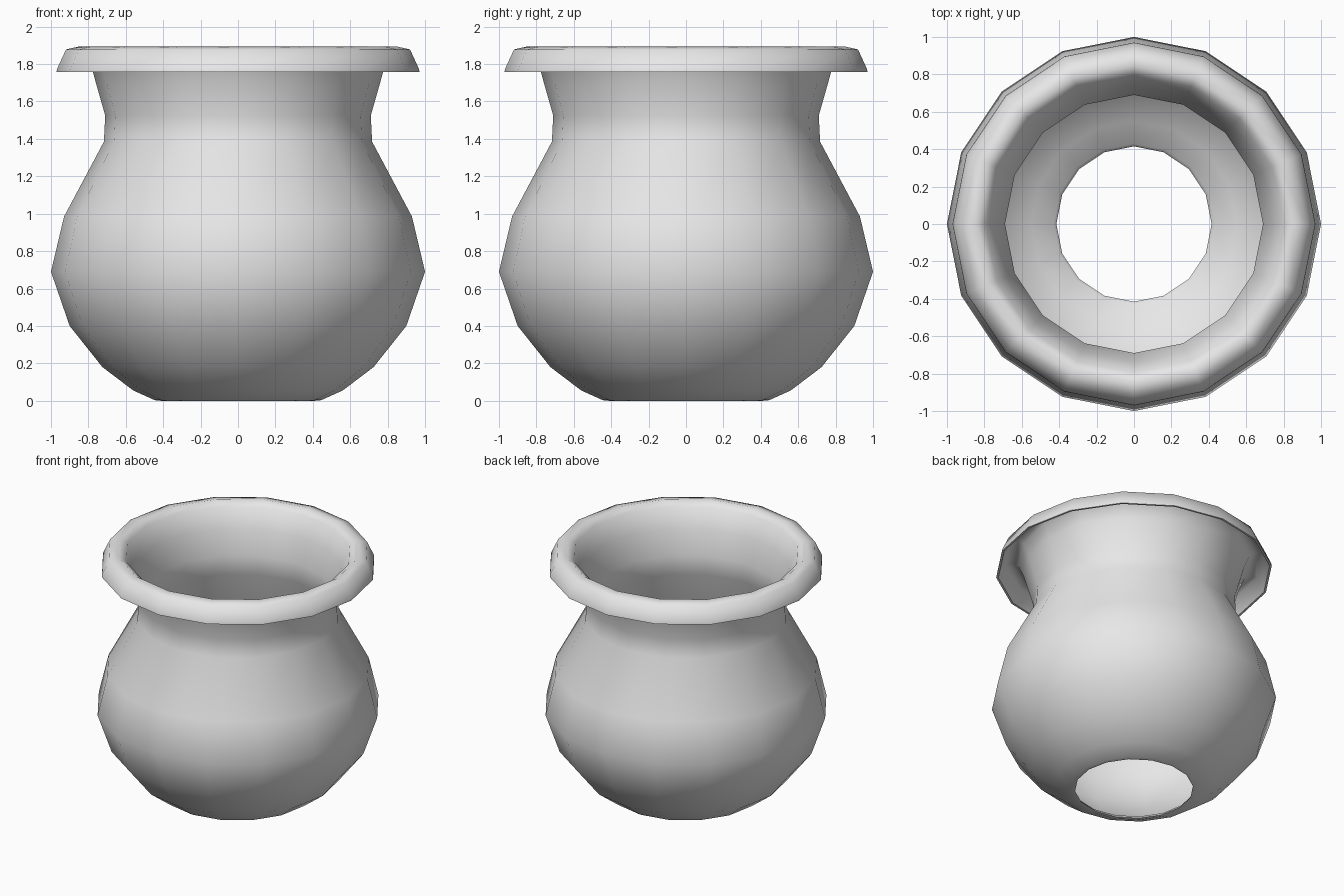
import bpy, bmesh, math

if "Cube" in bpy.data.objects:
    bpy.data.objects.remove(bpy.data.objects["Cube"])

SIDES = 16

# closed wall profile (radius, height)
profile = [
    # outside, from the open base up to the neck
    (0.415, 0.0), (0.445, 0.003), (0.56, 0.055), (0.725, 0.18), (0.90, 0.40),
    (1.0, 0.69), (0.93, 0.985), (0.717, 1.385), (0.71, 1.525), (0.76, 1.70),
    # hollow underside of the rolled lip
    (0.775, 1.755), (0.815, 1.845), (0.855, 1.87), (0.905, 1.86), (0.95, 1.765),
    # lip edge and top
    (0.955, 1.757), (0.97, 1.757), (0.968, 1.773), (0.92, 1.878), (0.845, 1.895),
    # inside, back down to the base
    (0.795, 1.86), (0.74, 1.71), (0.69, 1.527), (0.697, 1.38), (0.911, 0.977),
    (0.98, 0.69), (0.882, 0.41), (0.712, 0.197), (0.55, 0.074), (0.43, 0.022),
]

bm = bmesh.new()
rings = []
for r, z in profile:
    rings.append([bm.verts.new((r * math.cos(2 * math.pi * k / SIDES),
                                r * math.sin(2 * math.pi * k / SIDES), z))
                  for k in range(SIDES)])
for i, low in enumerate(rings):
    high = rings[(i + 1) % len(rings)]
    for k in range(SIDES):
        n = (k + 1) % SIDES
        bm.faces.new((low[k], low[n], high[n], high[k]))
bmesh.ops.recalc_face_normals(bm, faces=bm.faces)

mesh = bpy.data.meshes.new("pot")
bm.to_mesh(mesh)
bm.free()
pot = bpy.data.objects.new("pot", mesh)
bpy.context.collection.objects.link(pot)

# single plain grey
grey = bpy.data.materials.new("light_grey")
grey.diffuse_color = (0.8, 0.8, 0.8, 1)
grey.use_nodes = True
grey.node_tree.nodes["Principled BSDF"].inputs["Base Color"].default_value = grey.diffuse_color
mesh.materials.append(grey)

# smooth body, sharp only at the thin wall edges
bpy.context.view_layer.objects.active = pot
pot.select_set(True)
bpy.ops.object.shade_smooth_by_angle(angle=math.radians(55))
